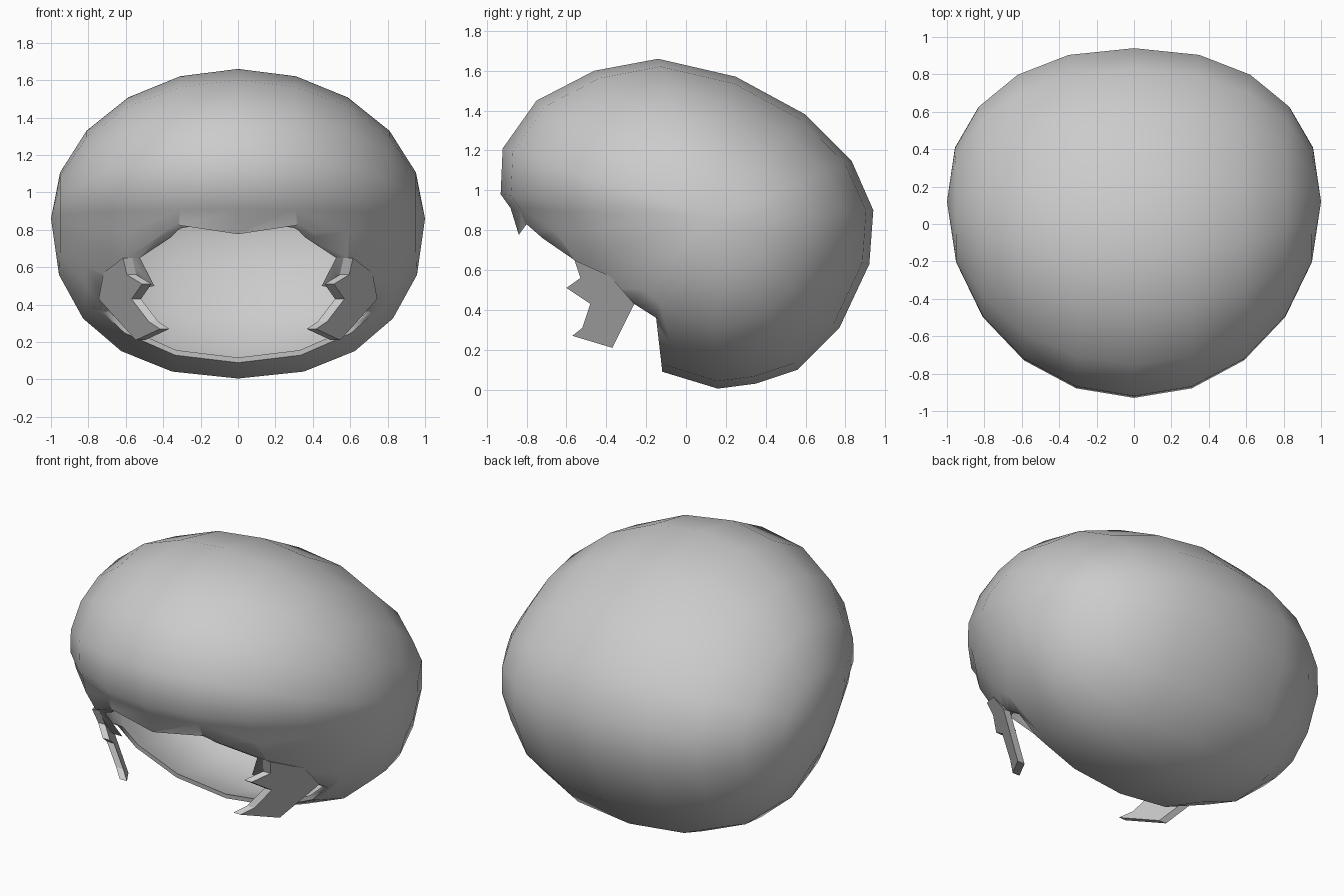
import bpy, bmesh
from math import sin, cos, pi
from mathutils import Vector

cube = bpy.data.objects.get("Cube")
if cube:
    bpy.data.objects.remove(cube, do_unlink=True)

grey = bpy.data.materials.new("plain grey")
grey.use_nodes = True
grey.diffuse_color = (0.6, 0.6, 0.6, 1)
grey.node_tree.nodes["Principled BSDF"].inputs["Base Color"].default_value = (0.6, 0.6, 0.6, 1)


def make_object(name, bm):
    bmesh.ops.recalc_face_normals(bm, faces=bm.faces)
    mesh = bpy.data.meshes.new(name)
    bm.to_mesh(mesh)
    bm.free()
    mesh.materials.append(grey)
    obj = bpy.data.objects.new(name, mesh)
    bpy.context.collection.objects.link(obj)
    return obj


def plate(name, outline, x_of, thickness):
    """Side outline (y, z) extruded along x."""
    bm = bmesh.new()
    face = bm.faces.new([bm.verts.new((x_of(y, z) - thickness / 2, y, z)) for y, z in outline])
    out = bmesh.ops.extrude_face_region(bm, geom=[face])
    bmesh.ops.translate(bm, vec=(thickness, 0, 0),
                        verts=[g for g in out["geom"] if isinstance(g, bmesh.types.BMVert)])
    return make_object(name, bm)


# Hair shell: sagittal outline swept from ear to ear
CENTRE = Vector((0.12, 0.86))
OUTLINE = [(0.16, 0.005), (0.35, 0.03), (0.56, 0.1), (0.77, 0.31), (0.92, 0.63), (0.94, 0.9),
           (0.83, 1.15), (0.6, 1.38), (0.25, 1.57), (-0.14, 1.66), (-0.46, 1.6), (-0.75, 1.45),
           (-0.92, 1.21), (-0.93, 0.98), (-0.88, 0.91), (-0.84, 0.78), (-0.72, 0.6),
           (-0.6, 0.42), (-0.45, 0.25), (-0.3, 0.15), (-0.12, 0.09)]
SEGMENTS = 10

bm = bmesh.new()
poles = [bm.verts.new((s, *CENTRE)) for s in (-1, 1)]
rows = []
for point in OUTLINE:
    arm = Vector(point) - CENTRE
    # fuller towards the nape, rounder towards the brow
    power = 2 / (2 + 0.35 * max(0, arm.normalized().dot(Vector((0.7, -0.7)))))
    row = [poles[0]]
    for i in range(1, SEGMENTS):
        a = pi * i / SEGMENTS - pi / 2
        x = abs(sin(a)) ** power * (1 if a > 0 else -1)
        row.append(bm.verts.new((x, *(CENTRE + arm * cos(a) ** power))))
    rows.append(row + [poles[1]])
for j, row in enumerate(rows):
    after = rows[(j + 1) % len(rows)]
    for i in range(SEGMENTS):
        corners = dict.fromkeys((row[i], row[i + 1], after[i + 1], after[i]))
        bm.faces.new(list(corners))
shell = make_object("hair_shell", bm)

# Face opening, cut through from side to side
cutter = plate("face_opening_cutter",
               [(-0.84, 0.775), (-0.8, 0.83), (-0.72, 0.76), (-0.56, 0.65), (-0.5, 0.5),
                (-0.26, 0.43), (-0.15, 0.36), (-0.12, 0.1), (-0.12, -0.5), (-2, -0.5), (-2, 0.7)],
               lambda y, z: 0, 3)
cutter.hide_render = True
cutter.hide_viewport = False

solid = shell.modifiers.new("thickness", 'SOLIDIFY')
solid.thickness = 0.025
solid.offset = -1
cut = shell.modifiers.new("opening", 'BOOLEAN')
cut.operation = 'DIFFERENCE'
cut.solver = 'EXACT'
cut.object = cutter
bpy.context.view_layer.update()
cut_mesh = bpy.data.meshes.new_from_object(shell.evaluated_get(bpy.context.evaluated_depsgraph_get()))
shell.modifiers.clear()
shell.data = cut_mesh
bpy.data.objects.remove(cutter, do_unlink=True)

bpy.ops.object.select_all(action='DESELECT')
shell.select_set(True)
bpy.context.view_layer.objects.active = shell
bpy.ops.object.shade_smooth_by_angle(angle=pi / 3)

# Jagged locks in front of the ears
LOCK = [(-0.56, 0.65), (-0.53, 0.56), (-0.6, 0.51), (-0.48, 0.43), (-0.52, 0.31),
        (-0.57, 0.27), (-0.37, 0.21), (-0.26, 0.43), (-0.38, 0.57)]
for name, side in (("left_lock", 1), ("right_lock", -1)):
    plate(name, LOCK,
          lambda y, z: side * (0.72 + 0.8 * (y + 0.26) + 0.5 * (z - 0.43)), 0.05)
